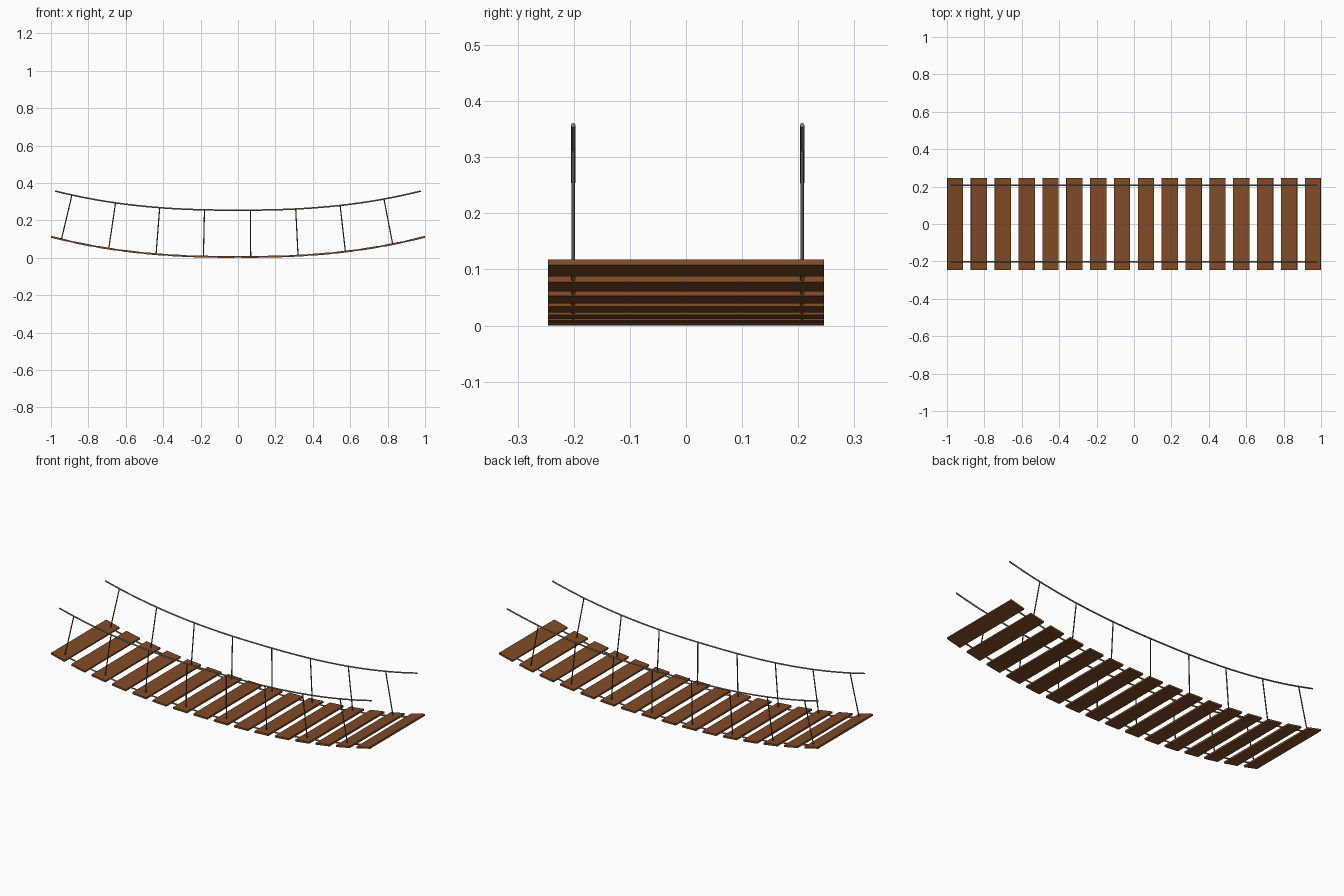
import bpy, math
from mathutils import Vector

if "Cube" in bpy.data.objects:
    bpy.data.objects.remove(bpy.data.objects["Cube"])

SAG, POW, BASE, RAIL = 0.108, 2.4, 0.005, 0.25
ROPE_Y = (-0.201, 0.207)


def sag(x):
    return BASE + SAG * abs(x) ** POW


def slope(x):
    return math.copysign(SAG * POW * abs(x) ** (POW - 1), x)


def material(name, rgb):
    m = bpy.data.materials.new(name)
    m.diffuse_color = (*rgb, 1)
    m.use_nodes = True
    m.node_tree.nodes["Principled BSDF"].inputs["Base Color"].default_value = m.diffuse_color
    return m


wood = material("wood", (0.22, 0.07, 0.02))
rope = material("rope", (0.30, 0.22, 0.16))
cord = material("cord", (0.10, 0.08, 0.06))


def strand(name, points, radius, mat):
    """Round capped cord through the points, turned into a mesh."""
    cu = bpy.data.curves.new(name, 'CURVE')
    cu.dimensions = '3D'
    cu.bevel_depth = radius
    cu.bevel_resolution = 2
    cu.use_fill_caps = True
    sp = cu.splines.new('POLY')
    sp.points.add(len(points) - 1)
    for p, co in zip(sp.points, points):
        p.co = (*co, 1)
    ob = bpy.data.objects.new(name, cu)
    bpy.context.collection.objects.link(ob)
    cu.materials.append(mat)
    bpy.ops.object.select_all(action='DESELECT')
    ob.select_set(True)
    bpy.context.view_layer.objects.active = ob
    bpy.ops.object.convert(target='MESH')
    bpy.ops.object.shade_smooth_by_angle(angle=math.radians(50))


# walking planks, each tilted to follow the sag
for i in range(16):
    x = -0.957 + i * 1.914 / 15
    bpy.ops.mesh.primitive_cube_add(size=1, location=(x, 0, sag(x)),
                                    rotation=(0, -math.atan(slope(x)), 0))
    ob = bpy.context.object
    ob.name = f"plank_{i + 1}"
    ob.scale = (0.087, 0.492, 0.010)
    ob.data.materials.append(wood)

# foot ropes, hand ropes and the cords joining them
xs = [-0.977 + 1.954 * k / 40 for k in range(41)]
for side, y in zip(("front", "back"), ROPE_Y):
    strand(f"{side}_foot_rope", [(x, y, sag(x)) for x in xs], 0.004, rope)
    strand(f"{side}_hand_rope", [(x, y, sag(x) + RAIL) for x in xs], 0.004, rope)
    for i in range(8):
        x = -0.944 + i * 0.253
        a = Vector((x, y, sag(x)))
        # end of the cord lies on the hand rope, roughly square to the deck
        tx = x - slope(x) * 0.235
        b = Vector((tx, y, sag(tx) + RAIL))
        strand(f"{side}_upright_cord_{i + 1}", [a, b], 0.003, cord)
